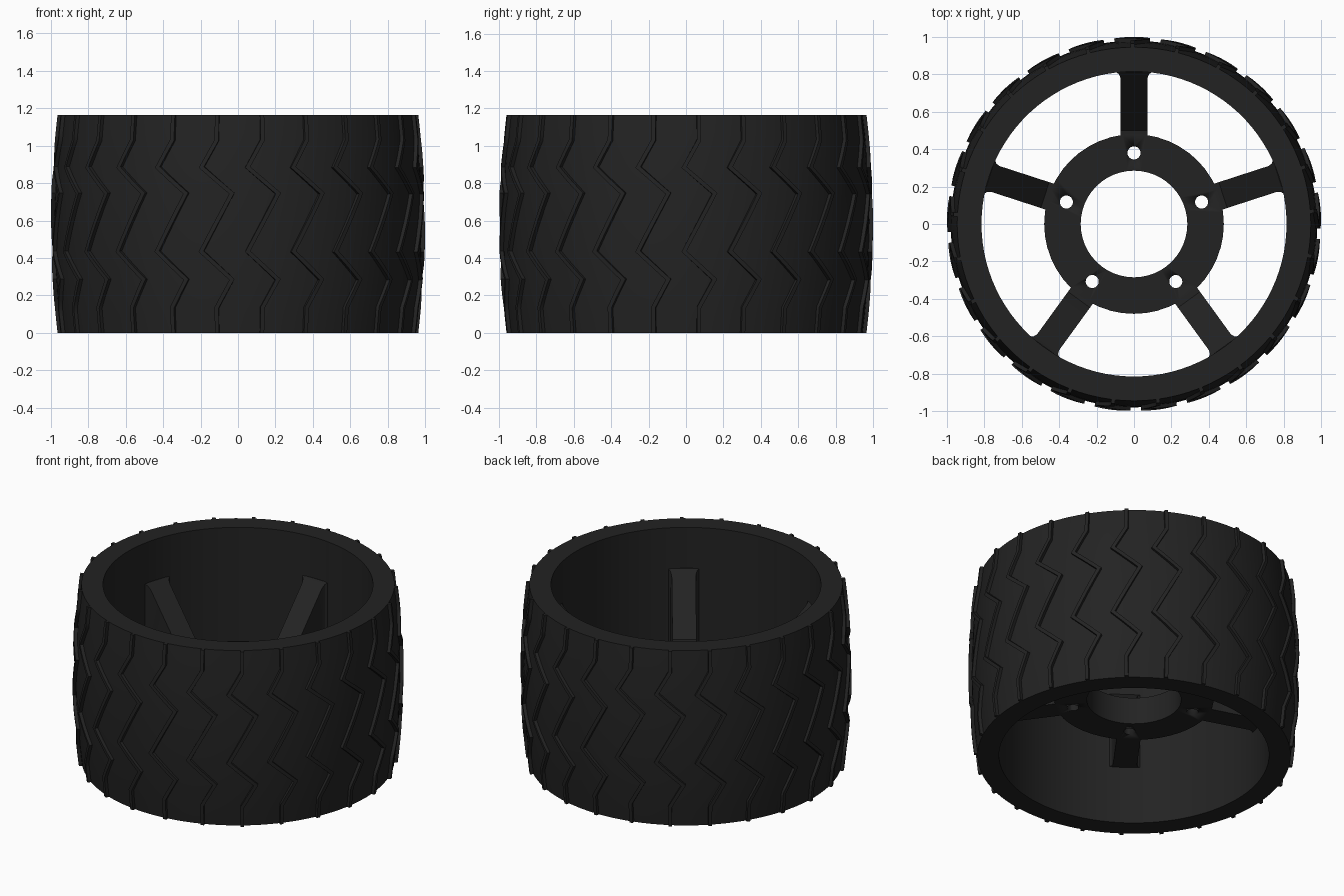
import bpy, bmesh, math
from mathutils import Vector

if "Cube" in bpy.data.objects:
    bpy.data.objects.remove(bpy.data.objects["Cube"])

H = 1.165            # wheel width (height as it lies)
SEG = 100

rubber = bpy.data.materials.new("black_rubber")
rubber.diffuse_color = (0.0165, 0.0165, 0.0165, 1)
rubber.use_nodes = True
rubber.node_tree.nodes["Principled BSDF"].inputs["Base Color"].default_value = rubber.diffuse_color


def finish(name, bm, angle=30):
    bmesh.ops.recalc_face_normals(bm, faces=bm.faces)
    me = bpy.data.meshes.new(name)
    bm.to_mesh(me)
    bm.free()
    me.materials.append(rubber)
    ob = bpy.data.objects.new(name, me)
    bpy.context.collection.objects.link(ob)
    bpy.ops.object.select_all(action='DESELECT')
    ob.select_set(True)
    bpy.context.view_layer.objects.active = ob
    bpy.ops.object.shade_smooth_by_angle(angle=math.radians(angle))
    return ob


def lathe(name, profile, seg):
    """Revolve a closed (radius, z) profile around z."""
    bm = bmesh.new()
    rings = []
    for i in range(seg):
        a = 2 * math.pi * i / seg
        rings.append([bm.verts.new((r * math.cos(a), r * math.sin(a), z)) for r, z in profile])
    n = len(profile)
    for i in range(seg):
        p, q = rings[i], rings[(i + 1) % seg]
        for j in range(n):
            k = (j + 1) % n
            bm.faces.new((p[j], q[j], q[k], p[k]))
    return finish(name, bm)


def tread_radius(z):
    t = (z - H / 2) / (H / 2)
    return 0.945 + 0.035 * (1 - t * t)


# Barrel-shaped tyre with a straight inner bore
outer = [(tread_radius(H * i / 12), H * i / 12) for i in range(13)]
lathe("tyre", [(0.815, 0)] + outer + [(0.815, H)], SEG)

# Zigzag tread ridges: (angle in degrees, z)
ZIGZAG = [(-6.7, H), (-6.7, 1.03), (-11.4, 0.885), (-1.9, 0.745),
          (-11.4, 0.435), (-1.9, 0.285), (-6.7, 0.135), (-6.7, 0)]
HALF = 0.011
path = [Vector((math.radians(a) * 0.98, z)) for a, z in ZIGZAG]


def side_offset(i):
    """Mitred sideways offset at path point i."""
    ds = []
    if i > 0:
        ds.append((path[i] - path[i - 1]).normalized())
    if i < len(path) - 1:
        ds.append((path[i + 1] - path[i]).normalized())
    ns = [Vector((-d.y, d.x)) for d in ds]
    m = sum(ns, Vector((0, 0))).normalized()
    return m * (HALF / max(m.dot(ns[0]), 0.3))


stations = []
for i in range(len(path) - 1):
    steps = 4
    for s in range(steps + (i == len(path) - 2)):
        t = s / steps
        stations.append((path[i].lerp(path[i + 1], t),
                         side_offset(i).lerp(side_offset(i + 1), t)))

bm = bmesh.new()
for k in range(25):
    turn = math.radians(-90 + 14.4 * k)
    prev = None
    for c, off in stations:
        ring = []
        for sgn, dr in ((-1, -0.012), (-1, 0.02), (1, 0.02), (1, -0.012)):
            p = c + off * sgn
            a, r = p.x / 0.98 + turn, tread_radius(p.y) + dr
            ring.append(bm.verts.new((r * math.cos(a), r * math.sin(a), p.y)))
        if prev:
            for j in range(4):
                bm.faces.new((prev[j], prev[(j + 1) % 4], ring[(j + 1) % 4], ring[j]))
        else:
            bm.faces.new(ring)
        prev = ring
    bm.faces.new(prev)
finish("tread_ridges", bm)

# Hub ring
Z0, Z1 = 0.385, 0.565
hub = lathe("hub", [(0.285, Z0), (0.48, Z0), (0.48, Z1), (0.285, Z1)], 48)

# Bolt holes through the hub
bm = bmesh.new()
for k in range(5):
    a = math.radians(90 + 72 * k)
    res = bmesh.ops.create_cone(bm, cap_ends=True, segments=24, radius1=0.035, radius2=0.035, depth=0.6)
    bmesh.ops.translate(bm, verts=res["verts"],
                        vec=(0.38 * math.cos(a), 0.38 * math.sin(a), 0.475))
cutter = finish("bolt_hole_cutter", bm)
cutter.hide_render = True
cutter.hide_set(True)
mod = hub.modifiers.new("bolt_holes", 'BOOLEAN')
mod.operation = 'DIFFERENCE'
mod.solver = 'EXACT'
mod.object = cutter

# Spokes: flat underside, top sloping up to the rim, flared at the outer end
# stations of (radius, half width, top z)
SPOKE = [(0.465, 0.0725, Z1 - 0.002), (0.50, 0.0725, Z1), (0.78, 0.0725, 0.86),
         (0.80, 0.08, 0.88), (0.812, 0.096, 0.893), (0.83, 0.1, 0.893)]
bm = bmesh.new()
for k in range(5):
    a = math.radians(90 + 72 * k)
    u = Vector((math.cos(a), math.sin(a), 0))
    v = Vector((-u.y, u.x, 0))
    prev = None
    for r, w, top in SPOKE:
        ring = [bm.verts.new(u * r + v * s * w + Vector((0, 0, z)))
                for s, z in ((-1, Z0), (1, Z0), (1, top), (-1, top))]
        if prev:
            for j in range(4):
                bm.faces.new((prev[j], prev[(j + 1) % 4], ring[(j + 1) % 4], ring[j]))
        else:
            bm.faces.new(ring)
        prev = ring
    bm.faces.new(prev)
finish("spokes", bm)
